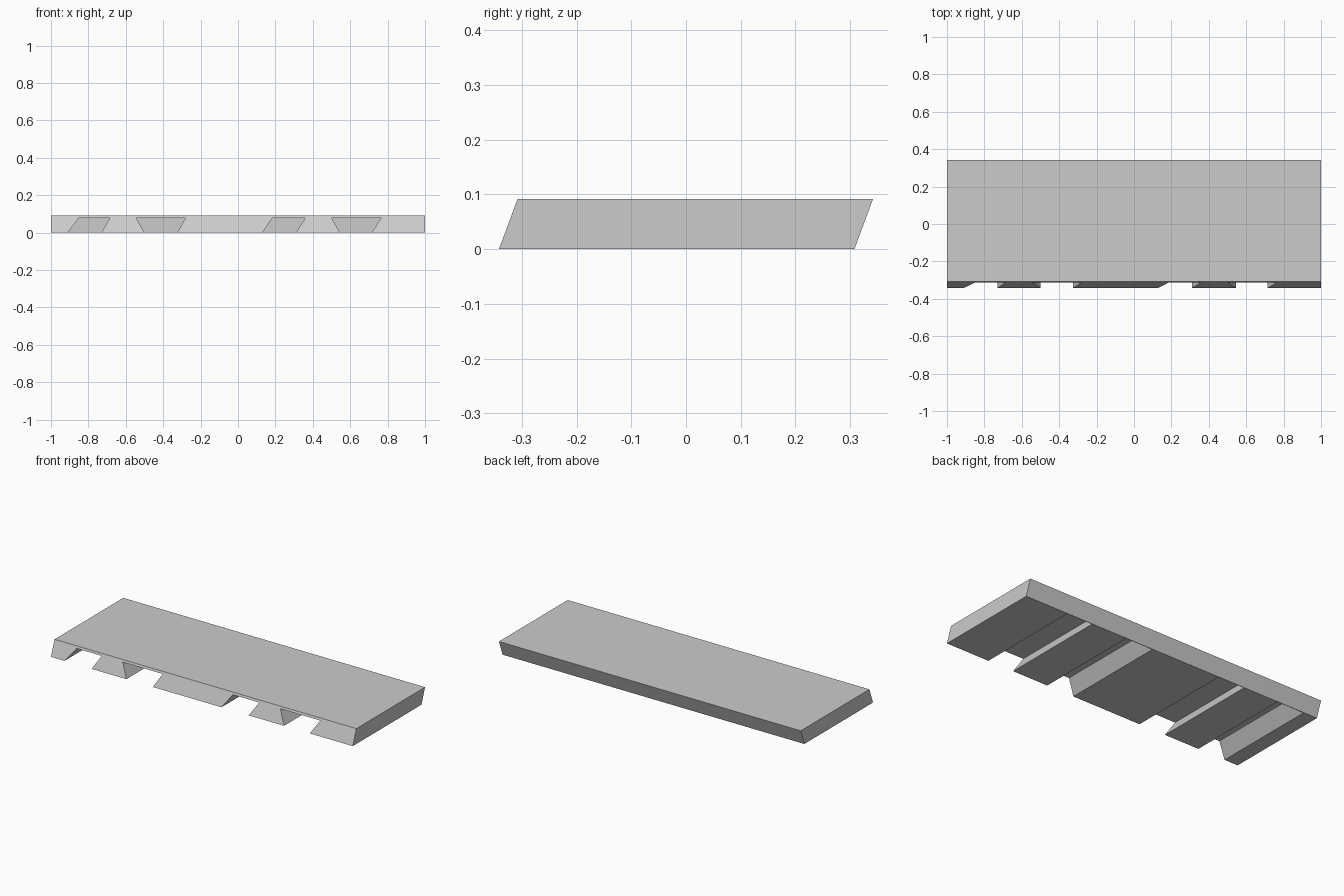
import bpy
import bmesh

cube = bpy.data.objects.get("Cube")
if cube:
    bpy.data.objects.remove(cube, do_unlink=True)

grey = bpy.data.materials.new("plain grey")
grey.use_nodes = True
grey.diffuse_color = (0.6, 0.6, 0.6, 1)
grey.node_tree.nodes["Principled BSDF"].inputs["Base Color"].default_value = grey.diffuse_color


def prism(name, profile, shift):
    """Extrude a closed 3D profile along a vector into a solid."""
    bm = bmesh.new()
    face = bm.faces.new([bm.verts.new(p) for p in profile])
    new = bmesh.ops.extrude_face_region(bm, geom=[face])["geom"]
    bmesh.ops.translate(bm, vec=shift, verts=[v for v in new if isinstance(v, bmesh.types.BMVert)])
    bmesh.ops.recalc_face_normals(bm, faces=bm.faces)
    mesh = bpy.data.meshes.new(name)
    bm.to_mesh(mesh)
    bm.free()
    mesh.materials.append(grey)
    obj = bpy.data.objects.new(name, mesh)
    bpy.context.collection.objects.link(obj)
    return obj


# Slab with front and back faces leaning the same way
HEIGHT, REACH, LEAN = 0.092, 0.342, 0.034
slab = prism("slotted_slab",
             [(-1, -REACH, 0), (-1, REACH - LEAN, 0),
              (-1, REACH, HEIGHT), (-1, LEAN - REACH, HEIGHT)],
             (2, 0, 0))

# Slots open to the front and underside, closed at the back:
# bottom left, bottom right, top left, top right
SLOTS = [(-0.91, -0.73, -0.85, -0.685),
         (-0.50, -0.325, -0.545, -0.28),
         (0.13, 0.31, 0.185, 0.36),
         (0.545, 0.715, 0.50, 0.765)]
CEILING, START, END = 0.079, -0.4, 0.305

for b0, b1, t0, t1 in SLOTS:
    # Continue the slot walls a little below the slab for a clean cut
    e0, e1 = b0 - (t0 - b0) / 4, b1 - (t1 - b1) / 4
    cutter = prism("slot_cutter",
                   [(e0, START, -CEILING / 4), (e1, START, -CEILING / 4),
                    (t1, START, CEILING), (t0, START, CEILING)],
                   (0, END - START, 0))
    cutter.hide_render = True
    mod = slab.modifiers.new("slot", "BOOLEAN")
    mod.operation = "DIFFERENCE"
    mod.solver = "EXACT"
    mod.object = cutter
    bpy.context.view_layer.objects.active = slab
    bpy.ops.object.modifier_apply(modifier=mod.name)
    bpy.data.objects.remove(cutter, do_unlink=True)
